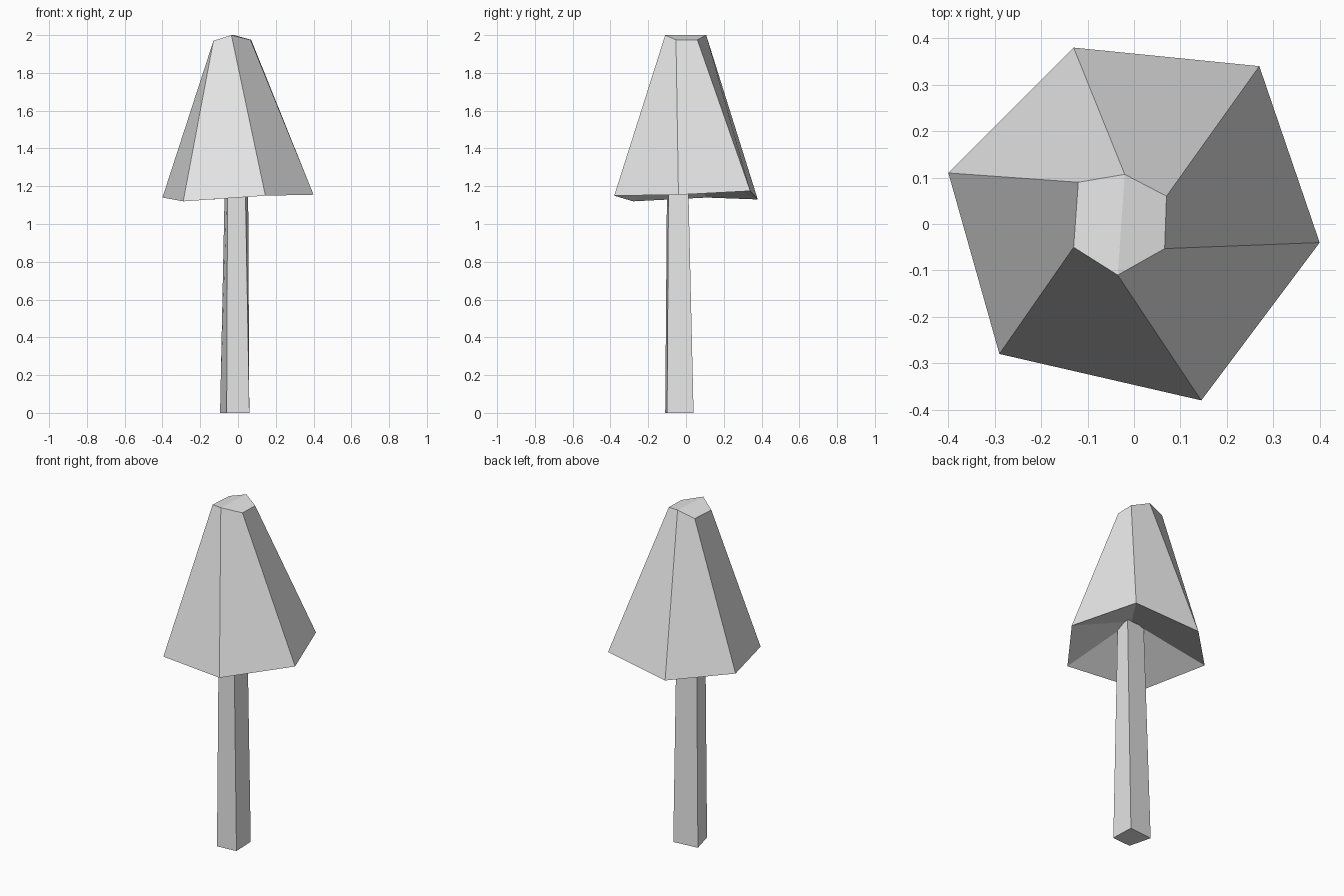
import bpy
import bmesh

default_cube = bpy.data.objects.get("Cube")
if default_cube:
    bpy.data.objects.remove(default_cube, do_unlink=True)


def make_material(name, colour):
    material = bpy.data.materials.new(name)
    material.use_nodes = True
    material.diffuse_color = colour
    material.node_tree.nodes["Principled BSDF"].inputs["Base Color"].default_value = colour
    return material


def bridge(bm, lower, upper):
    """Join two rings of equal length with side quads."""
    count = len(lower)
    for i in range(count):
        j = (i + 1) % count
        bm.faces.new((lower[i], lower[j], upper[j], upper[i]))


def finish(bm, name, material):
    """Turn the bmesh into a flat-shaded object."""
    bmesh.ops.recalc_face_normals(bm, faces=bm.faces[:])
    mesh = bpy.data.meshes.new(name)
    bm.to_mesh(mesh)
    bm.free()
    mesh.materials.append(material)
    obj = bpy.data.objects.new(name, mesh)
    bpy.context.collection.objects.link(obj)
    return obj


grey = make_material("plain grey", (0.8, 0.8, 0.8, 1.0))

# Cap: uneven six-sided flare with a ridged top and a hollow underside
rim_points = [(-0.4, 0.11, 1.14), (-0.29, -0.28, 1.12), (0.145, -0.38, 1.15),
              (0.4, -0.04, 1.155), (0.27, 0.34, 1.175), (-0.13, 0.38, 1.13)]
crown_points = [(-0.12, 0.09, 1.97), (-0.13, -0.05, 1.97), (-0.035, -0.11, 2),
                (0.066, -0.053, 1.975), (0.07, 0.06, 1.975), (-0.02, 0.107, 2)]
bm = bmesh.new()
rim = [bm.verts.new(p) for p in rim_points]
crown = [bm.verts.new(p) for p in crown_points]
bridge(bm, rim, crown)

# Two crown faces meet along the ridge
bm.faces.new((crown[5], crown[0], crown[1], crown[2]))
bm.faces.new((crown[2], crown[3], crown[4], crown[5]))

# Underside rises to a point above the stem
hollow = bm.verts.new((0, -0.02, 1.32))
for i, corner in enumerate(rim):
    bm.faces.new((corner, hollow, rim[(i + 1) % len(rim)]))
finish(bm, "mushroom_cap", grey)

# Stem: slightly twisted, tapering four-sided post
foot_points = [(-0.06, -0.11), (0.06, -0.1), (0.055, 0.04), (-0.095, 0.025)]
neck_points = [(-0.055, -0.1), (0.037, -0.092), (0.053, 0.01), (-0.068, 0)]
bm = bmesh.new()
foot = [bm.verts.new((x, y, 0)) for x, y in foot_points]
neck = [bm.verts.new((x, y, 1.3)) for x, y in neck_points]
bridge(bm, foot, neck)
bm.faces.new(foot)
bm.faces.new(neck)
finish(bm, "mushroom_stem", grey)
